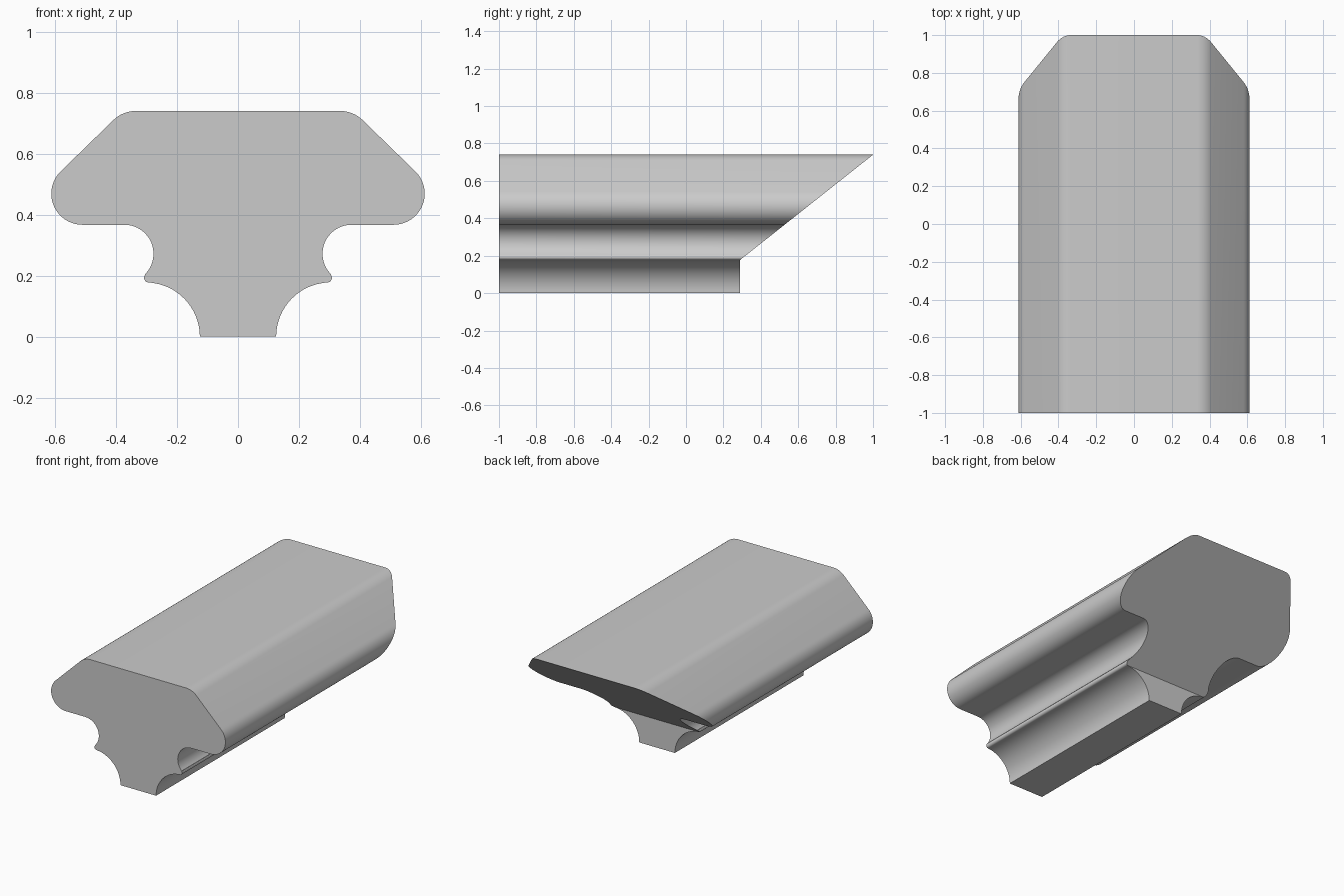
import bpy
import bmesh
from math import cos, sin, radians

cube = bpy.data.objects.get("Cube")
if cube:
    bpy.data.objects.remove(cube, do_unlink=True)

FRONT, FOOT_END, BACK = -1.0, 0.29, 1.0
LEDGE, TOP = 0.178, 0.74


def arc(cx, cz, r, a0, a1, n):
    """Points on an arc from angle a0 to a1 in degrees."""
    angles = [radians(a0 + (a1 - a0) * i / n) for i in range(n + 1)]
    return [(cx + r * cos(a), cz + r * sin(a)) for a in angles]


def mirrored(half):
    return half + [(-x, z) for x, z in reversed(half)]


# Half profiles: flared foot below the ledge, lipped and grooved head above it
foot = arc(0.303, 0, LEDGE, 180, 93.2, 16)
foot[-1] = (0.293, LEDGE)
head = arc(0.293, 0.193, 0.015, -90, 40, 8)
head[0] = (0.293, LEDGE)
head += arc(0.372, 0.272, 0.095, 225, 90, 20)
head += arc(0.51, 0.469, 0.102, -90, 47, 20)
head += arc(0.335, 0.635, 0.105, 47, 90, 8)

# Extrude both profile faces together so they share the ledge edge
bm = bmesh.new()
faces = []
for half in (foot, head):
    verts = [bm.verts.new((x, FRONT, z)) for x, z in mirrored(half)]
    faces.append(bm.faces.new(verts))
bmesh.ops.remove_doubles(bm, verts=bm.verts[:], dist=0.0005)
result = bmesh.ops.extrude_face_region(bm, geom=bm.faces[:], use_keep_orig=True)

# Square back end on the foot, slanted back end on the head
slope = (BACK - FOOT_END) / (TOP - LEDGE)
for v in result["geom"]:
    if isinstance(v, bmesh.types.BMVert):
        v.co.y = FOOT_END + max(0, v.co.z - LEDGE) * slope

# Merge the flat front into one face and remove any inner wall
inner = [f for f in bm.faces if len(f.verts) == 4
         and all(abs(v.co.z - LEDGE) < 0.001 for v in f.verts)
         and max(v.co.x for v in f.verts) > 0.2 and min(v.co.x for v in f.verts) < -0.2]
if inner:
    bmesh.ops.delete(bm, geom=inner, context="FACES")
seam = [e for e in bm.edges if all(abs(v.co.z - LEDGE) < 0.001 and v.co.y == FRONT
        for v in e.verts) and e.calc_length() > 0.4]
bmesh.ops.dissolve_edges(bm, edges=seam, use_verts=False)
bmesh.ops.recalc_face_normals(bm, faces=bm.faces[:])

mesh = bpy.data.meshes.new("grooved_rail")
bm.to_mesh(mesh)
bm.free()
rail = bpy.data.objects.new("grooved_rail", mesh)
bpy.context.collection.objects.link(rail)

# Plain grey material
grey = bpy.data.materials.new("plain_grey")
grey.use_nodes = True
colour = (0.6, 0.6, 0.6, 1)
grey.diffuse_color = colour
grey.node_tree.nodes["Principled BSDF"].inputs["Base Color"].default_value = colour
mesh.materials.append(grey)

bpy.ops.object.select_all(action="DESELECT")
rail.select_set(True)
bpy.context.view_layer.objects.active = rail
bpy.ops.object.shade_smooth_by_angle(angle=radians(30))
